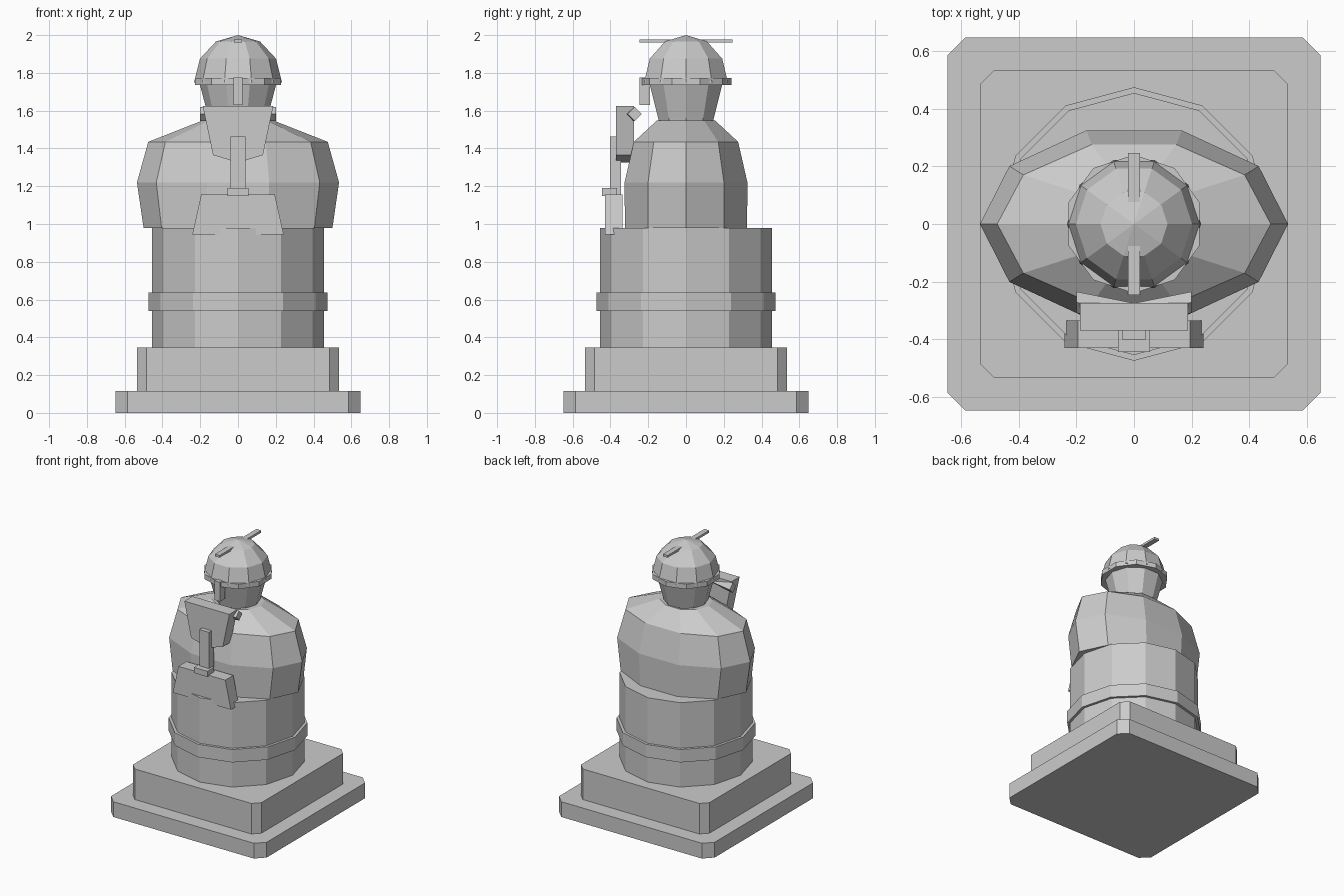
import bpy
from math import cos, sin, pi

if "Cube" in bpy.data.objects:
    bpy.data.objects.remove(bpy.data.objects["Cube"])


def mesh(name, verts, faces):
    me = bpy.data.meshes.new(name)
    me.from_pydata(verts, [], faces)
    me.update()
    ob = bpy.data.objects.new(name, me)
    bpy.context.collection.objects.link(ob)
    return ob


def skin(name, rings):
    """Join equal-sized rings of points and cap both ends."""
    n = len(rings[0])
    faces = [(k * n + i, k * n + (i + 1) % n, (k + 1) * n + (i + 1) % n, (k + 1) * n + i)
             for k in range(len(rings) - 1) for i in range(n)]
    top = (len(rings) - 1) * n
    faces += [tuple(reversed(range(n))), tuple(range(top, top + n))]
    return mesh(name, [p for r in rings for p in r], faces)


def loft(name, n, levels, phase=0.0):
    """Stack of elliptical n-gons given as (rx, ry, z)."""
    return skin(name, [[(rx * cos(phase + 2 * pi * i / n), ry * sin(phase + 2 * pi * i / n), z)
                        for i in range(n)] for rx, ry, z in levels])


def slab(name, half, cut, z0, z1):
    """Square slab with chamfered vertical corners."""
    a, b = half, half - cut
    pts = [(a, -b), (a, b), (b, a), (-b, a), (-a, b), (-a, -b), (-b, -a), (b, -a)]
    return skin(name, [[(x, y, z) for x, y in pts] for z in (z0, z1)])


def plate(name, outline, y0, y1):
    """Front-view outline (x, z), counter-clockwise, extruded along y."""
    return skin(name, [[(x, y, z) for x, z in outline] for y in (y1, y0)])


def box(name, hx, y0, y1, z0, z1):
    return plate(name, [(-hx, z0), (hx, z0), (hx, z1), (-hx, z1)], y0, y1)


# Plinth
slab("plinth_lower", 0.648, 0.063, 0, 0.115)
slab("plinth_upper", 0.535, 0.05, 0.115, 0.345)

# Drum pedestal and its band
loft("pedestal", 12, [(0.455, 0.455, 0.345), (0.455, 0.455, 0.98)])
loft("pedestal_band", 12, [(0.475, 0.475, 0.54), (0.475, 0.475, 0.637)])

# Bust torso
loft("torso", 10, [(0.50, 0.34, 0.98), (0.535, 0.342, 1.22),
                   (0.475, 0.29, 1.435), (0.19, 0.163, 1.547)])

# Head, helmet dome and rim
loft("head", 10, [(0.15, 0.15, 1.54), (0.155, 0.155, 1.56), (0.205, 0.205, 1.75)])
R, H, Z = 0.233, 0.25, 1.75
loft("helmet_dome", 10, [(R * cos(a), R * cos(a), Z + H * sin(a))
                         for a in (0, pi / 6, pi / 3, pi / 2 - 0.001)])
loft("helmet_rim", 10, [(0.24, 0.24, 1.735), (0.24, 0.24, 1.772)], pi / 2)
box("helmet_crest", 0.02, -0.247, 0.247, 1.96, 1.977)
box("nose_guard", 0.023, -0.246, -0.19, 1.63, 1.775)

# Beard and swept moustache
plate("beard", [(0, 1.325), (0.132, 1.365), (0.187, 1.625), (-0.187, 1.625), (-0.132, 1.365)],
      -0.37, -0.275)
d = 0.037
skin("moustache", [[(x, y - d, 1.582), (x, y, 1.582 - d), (x, y + d, 1.582), (x, y, 1.582 + d)]
                   for x, y in ((-0.2, -0.272), (0, -0.312), (0.2, -0.272))])

# Axe emblem on the chest
box("axe_handle", 0.04, -0.403, -0.345, 1.12, 1.463)
box("axe_collar", 0.056, -0.445, -0.365, 1.148, 1.19)
plate("axe_blade", [(-0.242, 0.945), (0.242, 0.945), (0.195, 1.155), (-0.195, 1.155)],
      -0.43, -0.335)
